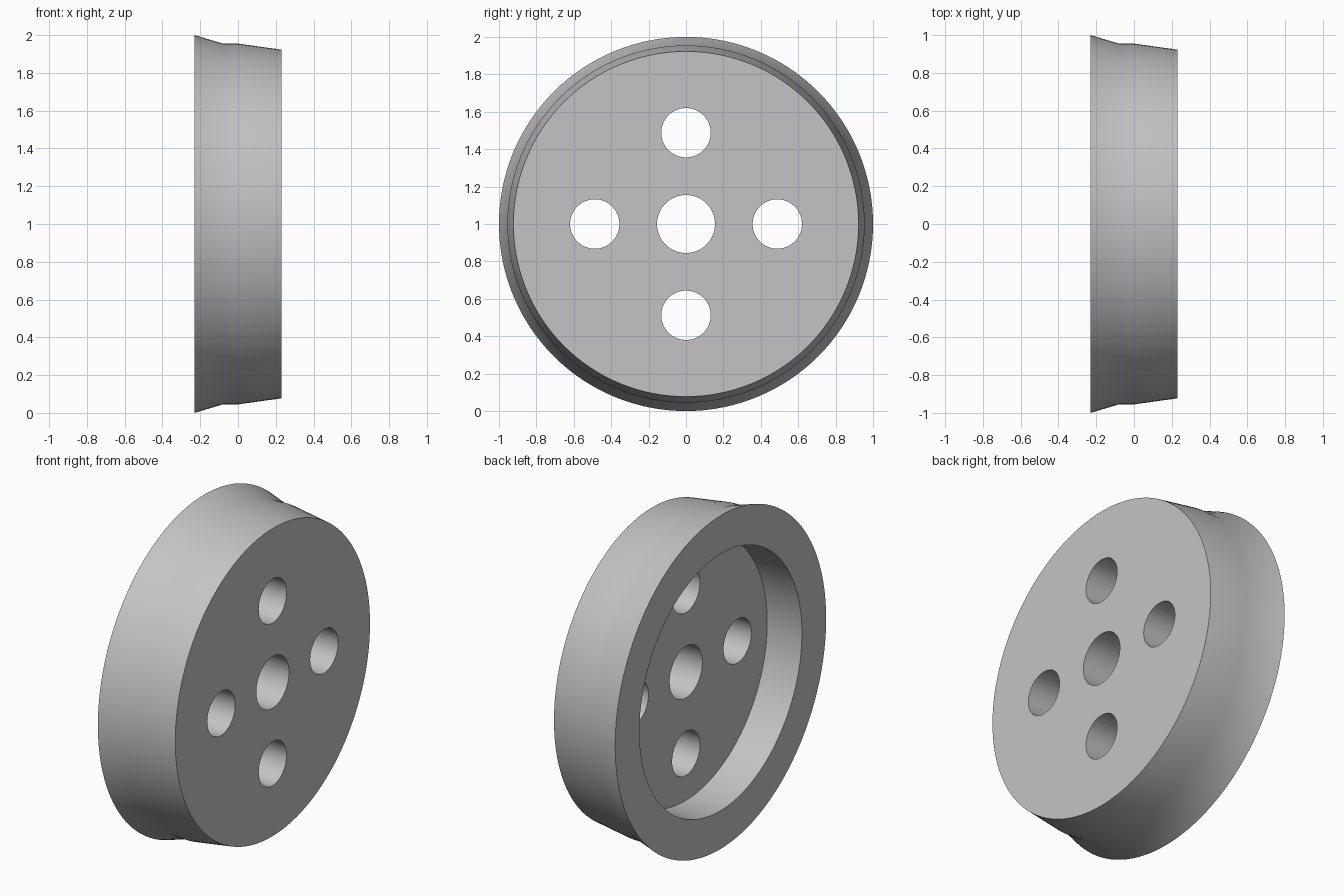
import bpy, bmesh, math
from mathutils import Matrix, Vector

if "Cube" in bpy.data.objects:
    bpy.data.objects.remove(bpy.data.objects["Cube"], do_unlink=True)

SEGMENTS = 128
CENTRE = Vector((0, 0, 1))

grey = bpy.data.materials.new("plain grey")
grey.use_nodes = True
colour = (0.55, 0.55, 0.55, 1)
grey.diffuse_color = colour
grey.node_tree.nodes["Principled BSDF"].inputs["Base Color"].default_value = colour


def turned(name, profile, segments=SEGMENTS, y=0, z=0):
    """Solid turned about the x axis from (x, radius) points, with flat ends."""
    bm = bmesh.new()
    rings = []
    for x, r in profile:
        angles = [2 * math.pi * i / segments for i in range(segments)]
        rings.append([bm.verts.new((x, y + r * math.cos(a), z + r * math.sin(a)))
                      for a in angles])
    for a, b in zip(rings, rings[1:]):
        for i in range(segments):
            j = (i + 1) % segments
            bm.faces.new((a[i], a[j], b[j], b[i]))
    bm.faces.new(rings[0])
    bm.faces.new(rings[-1])
    bmesh.ops.recalc_face_normals(bm, faces=bm.faces)
    bmesh.ops.transform(bm, matrix=Matrix.Translation(CENTRE), verts=bm.verts)
    mesh = bpy.data.meshes.new(name)
    bm.to_mesh(mesh)
    bm.free()
    mesh.materials.append(grey)
    obj = bpy.data.objects.new(name, mesh)
    bpy.context.collection.objects.link(obj)
    return obj


# Wheel body: flared flange, narrow flat, tapered tread, and a recessed back
wheel = turned("wheel", [(0, 0.77), (-0.23, 0.77), (-0.23, 1), (-0.08, 0.955),
                         (0, 0.955), (0.23, 0.923)])

# Axle bore and four lightening holes
cutters = [turned("axle_bore_cutter", [(-0.4, 0.155), (0.4, 0.155)], 64)]
for i in range(4):
    a = i * math.pi / 2
    cutters.append(turned("hole_cutter", [(-0.4, 0.132), (0.4, 0.132)], 64,
                          0.488 * math.cos(a), 0.488 * math.sin(a)))

bpy.context.view_layer.objects.active = wheel
for cutter in cutters:
    cutter.hide_render = True
    cut = wheel.modifiers.new("cut", "BOOLEAN")
    cut.operation = "DIFFERENCE"
    cut.solver = "EXACT"
    cut.object = cutter
    bpy.ops.object.modifier_apply(modifier=cut.name)
    bpy.data.objects.remove(cutter, do_unlink=True)

# Smooth round surfaces with crisp rims
bpy.ops.object.select_all(action="DESELECT")
wheel.select_set(True)
bpy.ops.object.shade_smooth_by_angle(angle=math.radians(30))
